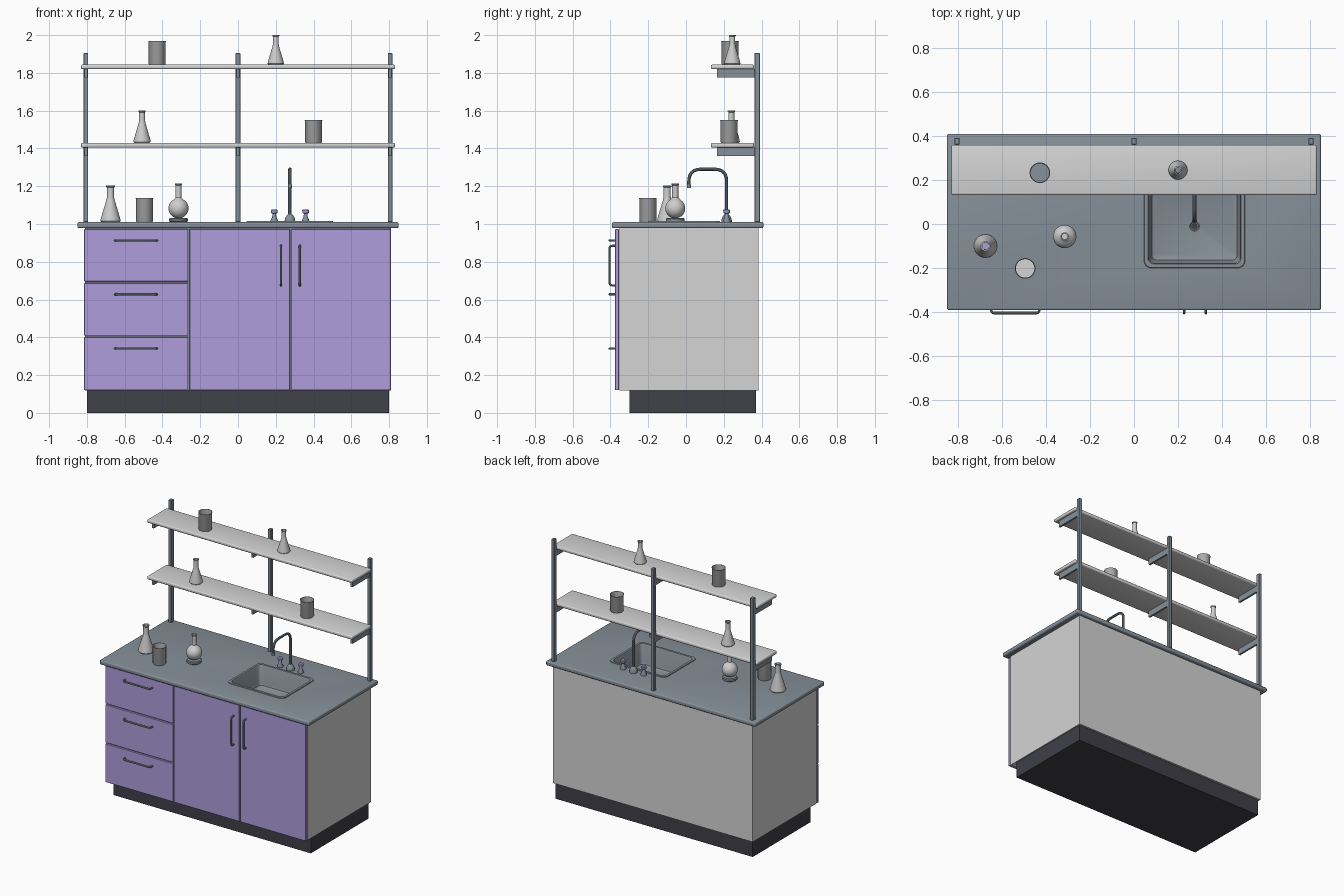
import bpy, bmesh, math
from mathutils import Vector

if "Cube" in bpy.data.objects:
    bpy.data.objects.remove(bpy.data.objects["Cube"], do_unlink=True)


def material(name, r, g, b):
    m = bpy.data.materials.new(name)
    m.use_nodes = True
    m.diffuse_color = (r, g, b, 1)
    m.node_tree.nodes["Principled BSDF"].inputs["Base Color"].default_value = (r, g, b, 1)
    return m


PURPLE = material("lilac", 0.43, 0.34, 0.72)
PANEL = material("pale grey", 0.66, 0.66, 0.66)
STEEL = material("blue grey", 0.24, 0.28, 0.32)
DARK = material("charcoal", 0.05, 0.05, 0.065)
GLASS = material("glass grey", 0.62, 0.62, 0.62)
BEAKER = material("beaker grey", 0.42, 0.42, 0.42)
parts = []


def add_object(name, data, mat):
    ob = bpy.data.objects.new(name, data)
    bpy.context.scene.collection.objects.link(ob)
    data.materials.append(mat)
    parts.append(ob)
    return ob


def finish(name, bm, mat):
    mesh = bpy.data.meshes.new(name)
    bm.to_mesh(mesh)
    bm.free()
    return add_object(name, mesh, mat)


def box(name, xs, ys, zs, mat, bevel=0, segments=2):
    bm = bmesh.new()
    bmesh.ops.create_cube(bm, size=1)
    for v in bm.verts:
        v.co = [lo + (c + 0.5) * (hi - lo) for c, (lo, hi) in zip(v.co, (xs, ys, zs))]
    if bevel:
        bmesh.ops.bevel(bm, geom=bm.edges[:], offset=bevel, segments=segments,
                        profile=0.5, affect='EDGES')
    return finish(name, bm, mat)


def loft(name, rings, mat, cap_start=True):
    """Skin a stack of equal-length rings and close the ends."""
    bm = bmesh.new()
    rows = [[bm.verts.new(p) for p in ring] for ring in rings]
    for a, b in zip(rows, rows[1:]):
        for i in range(len(a)):
            j = (i + 1) % len(a)
            bm.faces.new((a[i], a[j], b[j], b[i]))
    bm.faces.new(rows[-1])
    if cap_start:
        bm.faces.new(rows[0][::-1])
    return finish(name, bm, mat)


def lathe(name, at, profile, mat, n=28):
    x, y, z = at
    angles = [2 * math.pi * i / n for i in range(n)]
    return loft(name, [[(x + r * math.cos(a), y + r * math.sin(a), z + h) for a in angles]
                       for r, h in profile], mat)


def tube(name, points, radius, bend, mat):
    """Round pipe through points with softened corners."""
    pts = [Vector(p) for p in points]
    path = [pts[0]]
    for a, p, b in zip(pts, pts[1:], pts[2:]):
        s, e = p + (a - p).normalized() * bend, p + (b - p).normalized() * bend
        for k in range(9):
            t = k / 8
            path.append(s * (1 - t) ** 2 + p * 2 * t * (1 - t) + e * t * t)
    path.append(pts[-1])
    cu = bpy.data.curves.new(name, 'CURVE')
    cu.dimensions = '3D'
    cu.bevel_depth = radius
    cu.bevel_resolution = 3
    cu.use_fill_caps = True
    sp = cu.splines.new('POLY')
    sp.points.add(len(path) - 1)
    for q, p in zip(sp.points, path):
        q.co = (*p, 1)
    return add_object(name, cu, mat)


# Cabinet body, plinth and worktop
TOP = 1.01
box("plinth", (-0.8, 0.8), (-0.3, 0.37), (0, 0.12), DARK)
body = box("cabinet_body", (-0.81, 0.81), (-0.352, 0.385), (0.118, 0.98), PANEL)
body.data.materials.append(STEEL)
for f in body.data.polygons:
    f.material_index = int(f.normal.y < -0.5)
worktop = box("worktop", (-0.85, 0.85), (-0.392, 0.41), (0.978, TOP), STEEL, 0.009, 3)

# Drawer fronts, doors and handles
FACE = (-0.375, -0.355)


def handle(name, a, b):
    out = Vector((0, -0.032, 0))
    a, b = Vector(a), Vector(b)
    tube(name, [a, a + out, b + out, b], 0.006, 0.018, STEEL)


for i, (z0, z1, hz) in enumerate([(0.12, 0.402, 0.34), (0.409, 0.688, 0.628), (0.695, 0.973, 0.913)]):
    box(f"drawer_front_{i + 1}", (-0.814, -0.264), FACE, (z0, z1), PURPLE, 0.002, 1)
    handle(f"drawer_handle_{i + 1}", (-0.65, -0.373, hz), (-0.43, -0.373, hz))
for side, x0, x1, hx in (("right", -0.257, 0.274, 0.228), ("left", 0.282, 0.81, 0.327)):
    box(f"door_{side}", (x0, x1), FACE, (0.12, 0.973), PURPLE, 0.002, 1)
    handle(f"door_handle_{side}", (hx, -0.373, 0.675), (hx, -0.373, 0.885))

# Sink set into the worktop
SX, SY = 0.275, -0.01


def rounded_rect(hx, hy, r, z, n=6):
    ring = []
    for q, (sx, sy) in enumerate([(1, 1), (-1, 1), (-1, -1), (1, -1)]):
        for k in range(n + 1):
            a = math.pi / 2 * (q + k / n)
            ring.append((SX + sx * (hx - r) + r * math.cos(a),
                         SY + sy * (hy - r) + r * math.sin(a), z))
    return ring


sink_steps = [(0, TOP), (0.002, 1.015), (0.018, 1.015), (0.022, 1.008),
              (0.03, 0.89), (0.036, 0.873), (0.05, 0.866)]
loft("sink_basin", [rounded_rect(0.23 - d, 0.19 - d, 0.034 - d * 0.3, z) for d, z in sink_steps],
     STEEL, cap_start=False)
lathe("sink_drain", (SX, SY, 0.866),
      [(0.028, 0), (0.028, 0.004), (0.022, 0.005), (0.018, 0.002)], STEEL)
lathe("drain_hole", (SX, SY, 0.867), [(0.015, 0), (0.015, 0.003)], DARK)

cutter = box("sink_cutter", (SX - 0.219, SX + 0.219), (SY - 0.179, SY + 0.179), (0.85, 1.2), STEEL)
cutter.hide_render = True
cutter.hide_viewport = True
cutter.display_type = 'WIRE'
parts.remove(cutter)
for target in (body, worktop):
    mod = target.modifiers.new("sink opening", 'BOOLEAN')
    mod.operation = 'DIFFERENCE'
    mod.solver = 'EXACT'
    mod.object = cutter

# Tap and its two knobs
TY = 0.215
lathe("tap_base", (SX, TY, TOP),
      [(0.028, 0), (0.028, 0.008), (0.024, 0.024), (0.016, 0.036), (0.011, 0.042)], STEEL)
tube("tap_spout", [(SX, TY, TOP + 0.03), (SX, TY, 1.29), (SX, 0.015, 1.29), (SX, 0.015, 1.2)],
     0.009, 0.065, STEEL)
lathe("tap_nozzle", (SX, 0.015, 1.19), [(0.011, 0), (0.011, 0.02)], STEEL)
for side, x in (("right", 0.192), ("left", 0.358)):
    lathe(f"tap_valve_{side}", (x, TY, TOP),
          [(0.02, 0), (0.02, 0.008), (0.012, 0.025), (0.008, 0.05)], STEEL)
    lathe(f"tap_knob_{side}", (x, TY, TOP + 0.045),
          [(0.012, 0), (0.017, 0.004), (0.018, 0.018), (0.013, 0.023)], PURPLE, 12)

# Shelf posts, shelves and brackets
SHELVES = {"lower": (1.405, 1.43), "upper": (1.82, 1.844)}
for side, x in (("right", -0.805), ("middle", 0), ("left", 0.805)):
    box(f"post_{side}", (x - 0.012, x + 0.012), (0.362, 0.391), (TOP, 1.905), STEEL, 0.002, 1)
    for level, (z0, z1) in SHELVES.items():
        box(f"bracket_{level}_{side}", (x - 0.007, x + 0.007), (0.165, 0.365), (z0 - 0.045, z0), STEEL)
for level, (z0, z1) in SHELVES.items():
    box(f"shelf_{level}", (-0.831, 0.831), (0.132, 0.36), (z0, z1), PANEL, 0.008, 3)


# Glassware
def conical_flask(name, x, y, z, r, h, liquid):
    n = r * 0.36
    lathe(name, (x, y, z), [(r * 0.9, 0), (r, h * 0.03), (r * 0.97, h * 0.1), (n * 1.1, h * 0.62),
                            (n, h * 0.7), (n, h * 0.95), (n * 1.2, h * 0.97), (n * 1.2, h),
                            (n * 0.85, h), (n * 0.8, h * 0.7), (n * 0.8, h * 0.6)], GLASS)
    lathe(name + "_liquid", (x, y, z + h * 0.6), [(n * 0.78, 0), (n * 0.78, 0.004)], liquid)


def beaker(name, x, y, z, r, h, liquid):
    lathe(name, (x, y, z), [(r * 0.9, 0), (r * 0.96, 0.005), (r * 0.96, h * 0.95), (r, h * 0.98),
                            (r, h), (r * 0.93, h), (r * 0.9, h * 0.95), (r * 0.9, h * 0.5)], BEAKER)
    lathe(name + "_liquid", (x, y, z + h * 0.5), [(r * 0.89, 0), (r * 0.89, 0.004)], liquid)


LOW, HIGH = SHELVES["lower"][1], SHELVES["upper"][1]
conical_flask("worktop_flask", -0.675, -0.1, TOP, 0.053, 0.193, PURPLE)
conical_flask("lower_shelf_flask", -0.508, 0.24, LOW, 0.045, 0.17, STEEL)
conical_flask("upper_shelf_flask", 0.2, 0.245, HIGH, 0.043, 0.156, STEEL)
beaker("worktop_beaker", -0.495, -0.202, TOP, 0.047, 0.128, PANEL)
beaker("lower_shelf_beaker", 0.4, 0.228, LOW, 0.047, 0.121, PANEL)
beaker("upper_shelf_beaker", -0.428, 0.233, HIGH, 0.047, 0.126, STEEL)

# Round flask standing on a ring
RX, RY, RR, RZ = -0.315, -0.057, 0.053, 0.073
lathe("flask_ring", (RX, RY, TOP), [(0.044, 0), (0.05, 0.005), (0.05, 0.017), (0.044, 0.022)], STEEL)
ball = [(RR * math.sin(math.radians(a)), RZ - RR * math.cos(math.radians(a))) for a in range(6, 162, 12)]
lathe("round_flask", (RX, RY, TOP), ball + [(0.016, 0.13), (0.016, 0.195), (0.019, 0.198), (0.019, 0.205),
                                            (0.014, 0.205), (0.013, 0.13)], GLASS)

# Turn pipes into meshes and smooth the rounded surfaces
bpy.ops.object.select_all(action='DESELECT')
pipes = [ob for ob in parts if ob.type == 'CURVE']
for ob in pipes:
    ob.select_set(True)
bpy.context.view_layer.objects.active = pipes[0]
bpy.ops.object.convert(target='MESH')
for ob in parts:
    ob.select_set(True)
bpy.ops.object.shade_smooth_by_angle(angle=math.radians(35))
